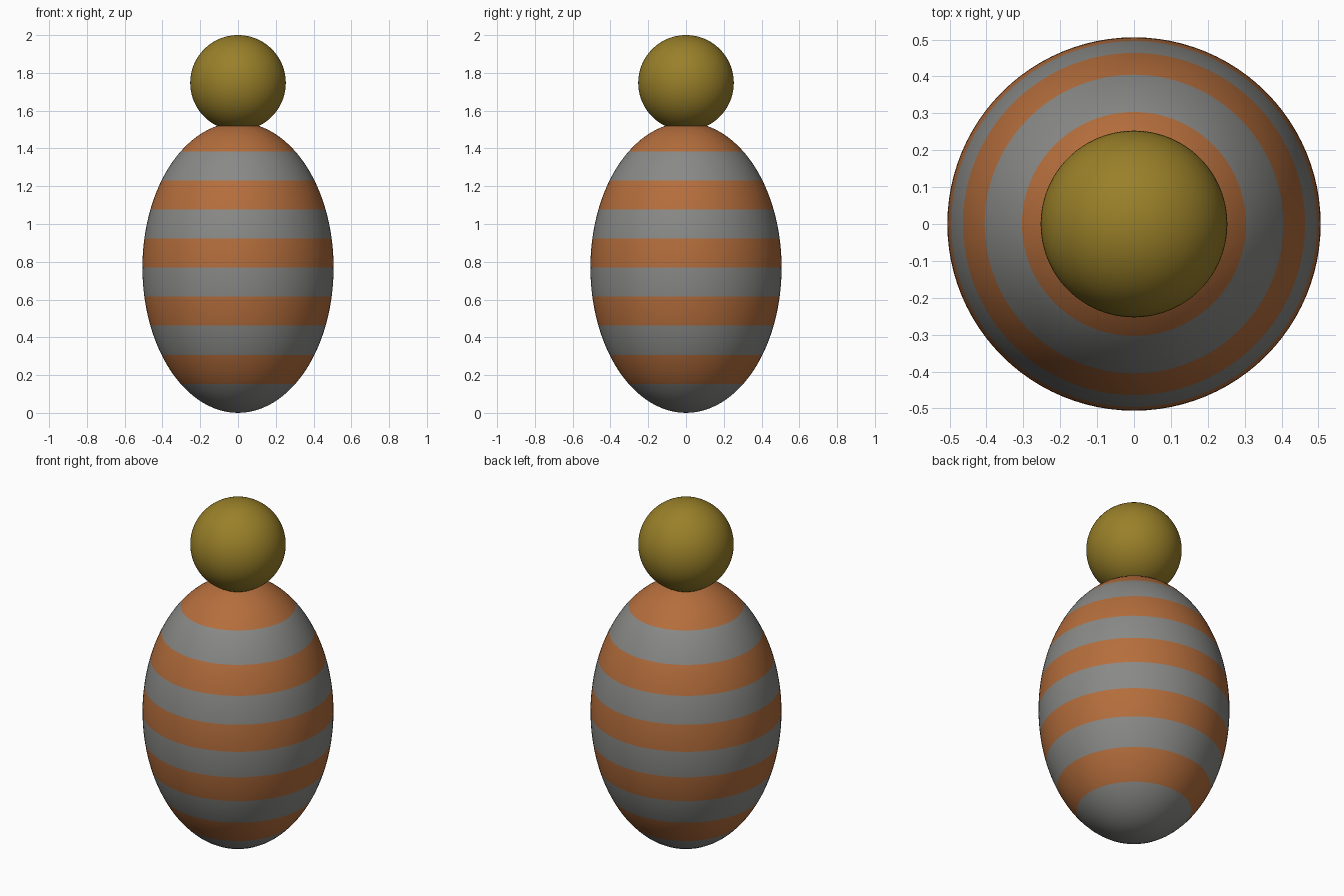
import bpy, bmesh, math

if "Cube" in bpy.data.objects:
    bpy.data.objects.remove(bpy.data.objects["Cube"])

def flat_colour(name, rgb):
    m = bpy.data.materials.new(name)
    m.diffuse_color = (*rgb, 1)
    m.use_nodes = True
    m.node_tree.nodes["Principled BSDF"].inputs["Base Color"].default_value = m.diffuse_color
    return m

grey = flat_colour("grey", (0.25, 0.25, 0.242))
orange = flat_colour("orange", (0.46, 0.155, 0.045))
olive = flat_colour("olive yellow", (0.32, 0.215, 0.022))

def finish(bm, name, mats):
    bmesh.ops.recalc_face_normals(bm, faces=bm.faces)
    for f in bm.faces:
        f.smooth = True
    me = bpy.data.meshes.new(name)
    bm.to_mesh(me)
    bm.free()
    for m in mats:
        me.materials.append(m)
    ob = bpy.data.objects.new(name, me)
    bpy.context.collection.objects.link(ob)
    return ob

# Striped egg body: ellipse profile with rings on each stripe edge, spun round z
R, H, BANDS, STEPS = 0.506, 0.769, 10, 8
edges = [math.acos(1 - 2 * i / BANDS) for i in range(BANDS + 1)]
angles = [a + (b - a) * k / STEPS for a, b in zip(edges, edges[1:]) for k in range(STEPS)] + [math.pi]
bm = bmesh.new()
ring = [bm.verts.new((R * math.sin(a), 0, H - H * math.cos(a))) for a in angles]
profile = [bm.edges.new(pair) for pair in zip(ring, ring[1:])]
bmesh.ops.spin(bm, geom=ring + profile, cent=(0, 0, 0), axis=(0, 0, 1),
               angle=math.tau, steps=96, use_duplicate=False)
bmesh.ops.remove_doubles(bm, verts=bm.verts, dist=1e-5)
# Equal height stripes, grey at the bottom
for f in bm.faces:
    f.material_index = int(f.calc_center_median().z / (2 * H / BANDS)) % 2
finish(bm, "striped_body", [grey, orange])

# Ball head
bm = bmesh.new()
bmesh.ops.create_uvsphere(bm, u_segments=96, v_segments=48, radius=0.253)
head = finish(bm, "head", [olive])
head.location.z = 1.747
